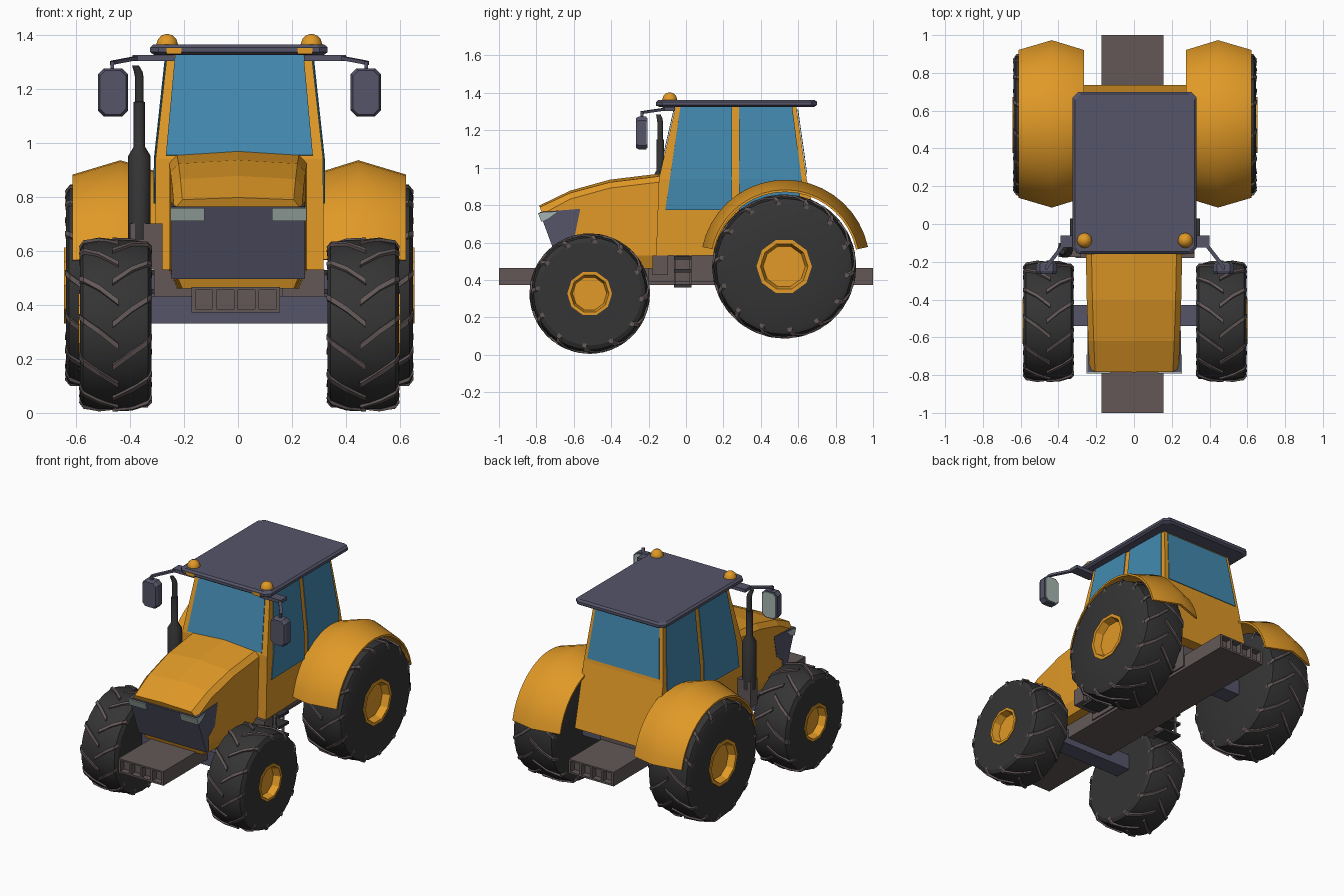
import bpy, bmesh, math

if "Cube" in bpy.data.objects:
    bpy.data.objects.remove(bpy.data.objects["Cube"])

CX = 0.005
smooth_objs = []


def mat(name, r, g, b):
    m = bpy.data.materials.new(name)
    m.diffuse_color = (r, g, b, 1)
    m.use_nodes = True
    m.node_tree.nodes["Principled BSDF"].inputs["Base Color"].default_value = m.diffuse_color
    return m


GOLD = mat("golden_yellow", 0.75, 0.32, 0.02)
NAVY = mat("slate_navy", 0.09, 0.09, 0.143)
GLASS = mat("window_blue", 0.055, 0.25, 0.43)
BLACK = mat("rubber_black", 0.035, 0.035, 0.035)
BROWN = mat("grey_brown", 0.125, 0.097, 0.097)
LIGHT = mat("lamp_grey", 0.38, 0.46, 0.44)


def mesh(name, verts, faces, m, smooth=None):
    bm = bmesh.new()
    vs = [bm.verts.new(v) for v in verts]
    for f in faces:
        bm.faces.new([vs[i] for i in f])
    bmesh.ops.remove_doubles(bm, verts=bm.verts, dist=1e-5)
    bmesh.ops.recalc_face_normals(bm, faces=bm.faces)
    me = bpy.data.meshes.new(name)
    bm.to_mesh(me)
    bm.free()
    me.materials.append(m)
    ob = bpy.data.objects.new(name, me)
    bpy.context.collection.objects.link(ob)
    if smooth:
        smooth_objs.append((ob, smooth))
    return ob


def loft_data(rings, base=0, caps=True):
    n = len(rings[0])
    verts = [p for r in rings for p in r]
    faces = [(base + k * n + i, base + k * n + (i + 1) % n,
              base + (k + 1) * n + (i + 1) % n, base + (k + 1) * n + i)
             for k in range(len(rings) - 1) for i in range(n)]
    if caps:
        faces += [tuple(base + i for i in range(n)),
                  tuple(base + (len(rings) - 1) * n + i for i in range(n))]
    return verts, faces


def loft(name, rings, m, smooth=None):
    return mesh(name, *loft_data(rings), m, smooth)


def prism(name, prof, x0, x1, m):
    return loft(name, [[(x, y, z) for y, z in prof] for x in (x0, x1)], m)


def box(name, x0, x1, y0, y1, z0, z1, m):
    return prism(name, [(y0, z0), (y1, z0), (y1, z1), (y0, z1)], x0, x1, m)


def octagon(x0, x1, y0, y1, c):
    return [(x0 + c, y0), (x1 - c, y0), (x1, y0 + c), (x1, y1 - c),
            (x1 - c, y1), (x0 + c, y1), (x0, y1 - c), (x0, y0 + c)]


def revolve(name, prof, s, c, seg, m, smooth=None):
    # profile of (x, radius) turned about the wheel axle
    rings = []
    for k in range(seg + 1):
        t = 2 * math.pi * k / seg
        rings.append([(c[0] + s * x, c[1] + r * math.cos(t), c[2] + r * math.sin(t)) for x, r in prof])
    n = len(prof)
    verts = [p for r in rings for p in r]
    faces = [(k * n + i, k * n + i + 1, (k + 1) * n + i + 1, (k + 1) * n + i)
             for k in range(seg) for i in range(n - 1)]
    return mesh(name, verts, faces, m, smooth)


# wheels: tyre, hub and chevron lugs
def wheel(tag, s, x, y, z, hw, R, side, rh, n):
    c = (CX + s * x, y, z)
    sh = R - 0.012
    revolve(tag + "_tyre", [(-hw, 0), (-hw, side), (-hw + .012, sh), (-hw * .5, R), (hw * .5, R),
                            (hw - .012, sh), (hw, side), (hw, rh * .88), (hw - .05, rh * .88), (hw - .05, 0)],
            s, c, 32, BLACK, 25)
    revolve(tag + "_hub", [(hw - .046, 0), (hw - .046, rh * .8), (hw - .01, rh), (hw + .006, rh),
                           (hw + .006, rh * .86), (hw - .04, rh * .76), (hw - .04, 0)], s, c, 10, GOLD)
    verts, faces = [], []
    path = [(-.08, R, 0), (.45, R, .5), (.88, sh + .002, .85), (1.0, side + .004, 1)]
    for d in (-1, 1):
        for k in range(n):
            a = 2 * math.pi * (k + .5 * (d > 0)) / n
            rings = []
            for fx, r, fa in path:
                t = a - .36 * fa
                ring = []
                for dt, dr in ((-1, -.012), (1, -.012), (.75, .01), (-.75, .01)):
                    tt = t + dt * .011 / R * 1.3
                    xx = d * hw * fx * (1.02 if dr > 0 else 1)
                    ring.append((c[0] + s * xx, y + (r + dr) * math.cos(tt), z + (r + dr) * math.sin(tt)))
                rings.append(ring)
            v, f = loft_data(rings, len(verts))
            verts += v
            faces += f
    mesh(tag + "_lugs", verts, faces, BROWN)


for s, sd in ((1, "right"), (-1, "left")):
    wheel("front_" + sd, s, .458, -.515, .327, .132, .312, .277, .12, 12)
    wheel("rear_" + sd, s, .493, .525, .472, .149, .375, .337, .148, 14)

    # rear fender swept round the wheel
    sec = [(.27, .40), (.44, .453), (.617, .40), (.617, .388), (.44, .438), (.27, .388)]
    rings = []
    for k in range(19):
        t = math.radians(12 + 156 * k / 18)
        rings.append([(CX + s * x, .53 + r * math.cos(t), .482 + r * math.sin(t)) for x, r in sec])
    loft(sd + "_fender", rings, GOLD, 40)

    # side tank and access steps
    def sbox(name, x0, x1, *rest):
        box(sd + "_" + name, CX + s * x0, CX + s * x1, *rest)
    sbox("side_tank", .1, .315, -.18, -.095, .425, .53, BROWN)
    for i, z in enumerate((.36, .44, .51)):
        sbox("step_%d" % i, .22, .345, -.065, .03, z, z + .018, BLACK)
    for i, y in enumerate((-.065, .02)):
        sbox("step_post_%d" % i, .3, .315, y, y + .01, .36, .53, BROWN)

    # mirror with arm
    sbox("mirror_mount", .24, .395, -.125, -.06, 1.303, 1.325, NAVY)
    pts = [(.37, -.10, 1.315), (.46, -.215, 1.298), (.472, -.235, 1.295)]
    w = .007
    loft(sd + "_mirror_arm", [[(CX + s * (x + dx * w), y + dx * w, z + dz * w)
                               for dx, dz in ((-1, -1), (1, -1), (1, 1), (-1, 1))] for x, y, z in pts], NAVY)
    sbox("mirror_stem", .463, .477, -.242, -.228, 1.26, 1.3, NAVY)
    o = octagon(.412, .524, 1.097, 1.275, .022)
    oi = octagon(.42, .516, 1.105, 1.267, .02)
    loft(sd + "_mirror", [[(CX + s * x, y, z) for x, z in q]
                          for q, y in ((oi, -.266), (o, -.25), (o, -.21))], NAVY)
    loft(sd + "_mirror_glass", [[(CX + s * x, y, z) for x, z in oi] for y in (-.212, -.205)], LIGHT)

    # beacon and roof marker
    prof = [(.04, 1.355), (.04, 1.365), (.034, 1.383), (.021, 1.397), (.004, 1.402)]
    loft(sd + "_beacon", [[(CX + s * .267 + r * math.cos(i * math.pi / 6), -.087 + r * math.sin(i * math.pi / 6), z)
                           for i in range(12)] for r, z in prof], GOLD, 40)
    sbox("roof_marker", .215, .27, -.161, -.12, 1.329, 1.35, GOLD)

    # headlight wrapping the corner
    prism(sd + "_headlight", [(-.791, .758), (-.69, .763), (-.735, .73), (-.774, .711)],
          CX * .3 + s * .125, CX * .3 + s * .252, LIGHT)

# hood lofted front to back
rings = []
for yt, yb, zt, w, pk in ((-.785, -.66, .797, .236, .008), (-.62, -.62, .877, .243, .012),
                          (-.407, -.407, .936, .25, .014), (-.11, -.11, .972, .256, .014)):
    half = [(w - .03, zt - pk), (w, zt - .045), (w, .53), (w - .03, .46)]
    sec = [(0, zt)] + half + [(-x, z) for x, z in reversed(half)]
    rings.append([(x, yt + (yb - yt) * (zt - z) / (zt - .46), z) for x, z in sec])
loft("hood", rings, GOLD)
# grille wrapping the nose
prism("grille", [(-.783, .763), (-.565, .78), (-.595, .635), (-.66, .59), (-.655, .495), (-.684, .495)],
      -.247, .248, NAVY)

# cab shell: z, front y, rear y, front half width, rear half width
LV = [(.53, -.16, .735, .312, .292), (.94, -.145, .645, .31, .29), (1.33, -.055, .59, .267, .25)]
loft("cab", [[(CX - a, f, z), (CX + a, f, z), (CX + b, r, z), (CX - b, r, z)] for z, f, r, a, b in LV], GOLD)


def cab_at(z):
    lo, hi = (LV[0], LV[1]) if z <= .94 else (LV[1], LV[2])
    t = (z - lo[0]) / (hi[0] - lo[0])
    return [p + (q - p) * t for p, q in zip(lo, hi)]


def side_x(y, z):
    _, f, r, a, b = cab_at(z)
    return a + (b - a) * (y - f) / (r - f) + .006


def plate(name, rows, m):
    # each row is a pair of points; neighbouring rows are joined
    verts = [p for r in rows for p in r]
    ob = mesh(name, verts, [(2 * i, 2 * i + 1, 2 * i + 3, 2 * i + 2) for i in range(len(rows) - 1)], m)
    sol = ob.modifiers.new("thin", 'SOLIDIFY')
    sol.thickness = .004
    sol.offset = 0


# windows
panes = {"front_pane": [(.775, -.11, .246), (.94, -.086, .246), (1.324, -.03, .246)],
         "rear_pane": [(.775, .283, .60), (.94, .283, .618), (1.324, .283, .568)]}
for s, sd in ((1, "right"), (-1, "left")):
    for nm, rows in panes.items():
        plate(sd + "_" + nm, [[(CX + s * side_x(y, z), y, z) for y in (y0, y1)] for z, y0, y1 in rows], GLASS)
plate("windshield", [[(CX + s * w, cab_at(z)[1] - .005, z) for s in (-1, 1)]
                     for z, w in ((.953, .272), (1.324, .238))], GLASS)
plate("rear_window", [[(CX + s * w, cab_at(z)[2] + .005, z) for s in (-1, 1)]
                      for z, w in ((.965, .262), (1.315, .23))], GLASS)

# roof slab
loft("roof", [[(x, y, z) for x, y in octagon(-.325 + i, .332 - i, -.158 + i, .7 - i, .03)]
              for z, i in ((1.325, .014), (1.335, 0), (1.352, 0), (1.363, .012))], NAVY)

# chassis beam with open cell ends
box("chassis", -.172, .156, -.96, .96, .372, .465, BROWN)
for e, nm in ((-1, "front"), (1, "rear")):
    a, b = sorted((e * .95, e * 1.0))
    box(nm + "_end_top", -.172, .156, a, b, .455, .465, BROWN)
    box(nm + "_end_bottom", -.172, .156, a, b, .372, .384, BROWN)
    for i in range(5):
        x = -.172 + i * .0785
        box(nm + "_end_rib_%d" % i, x, x + .014, a, b, .38, .46, BROWN)
box("underbody", -.16, .165, -.2, .66, .39, .54, BROWN)
box("front_axle", -.33, .34, -.54, -.43, .33, .43, NAVY)
box("rear_axle", -.36, .37, .47, .58, .41, .51, NAVY)

# exhaust stack
box("exhaust_bracket", -.4, -.28, -.175, -.1, .53, .7, BROWN)
stack = [(0, 0, .64, .042), (0, 0, .95, .042), (0, 0, .985, .021), (0, 0, 1.15, .021), (0, 0, 1.152, .016),
         (0, 0, 1.24, .016), (-.004, -.003, 1.262, .016), (-.014, -.01, 1.285, .013)]
loft("exhaust", [[(-.365 + dx + r * math.cos(i * math.pi / 5), -.138 + dy + r * math.sin(i * math.pi / 5), z)
                  for i in range(10)] for dx, dy, z, r in stack], BLACK, 40)

for ob, ang in smooth_objs:
    bpy.ops.object.select_all(action='DESELECT')
    ob.select_set(True)
    bpy.context.view_layer.objects.active = ob
    bpy.ops.object.shade_smooth_by_angle(angle=math.radians(ang))
